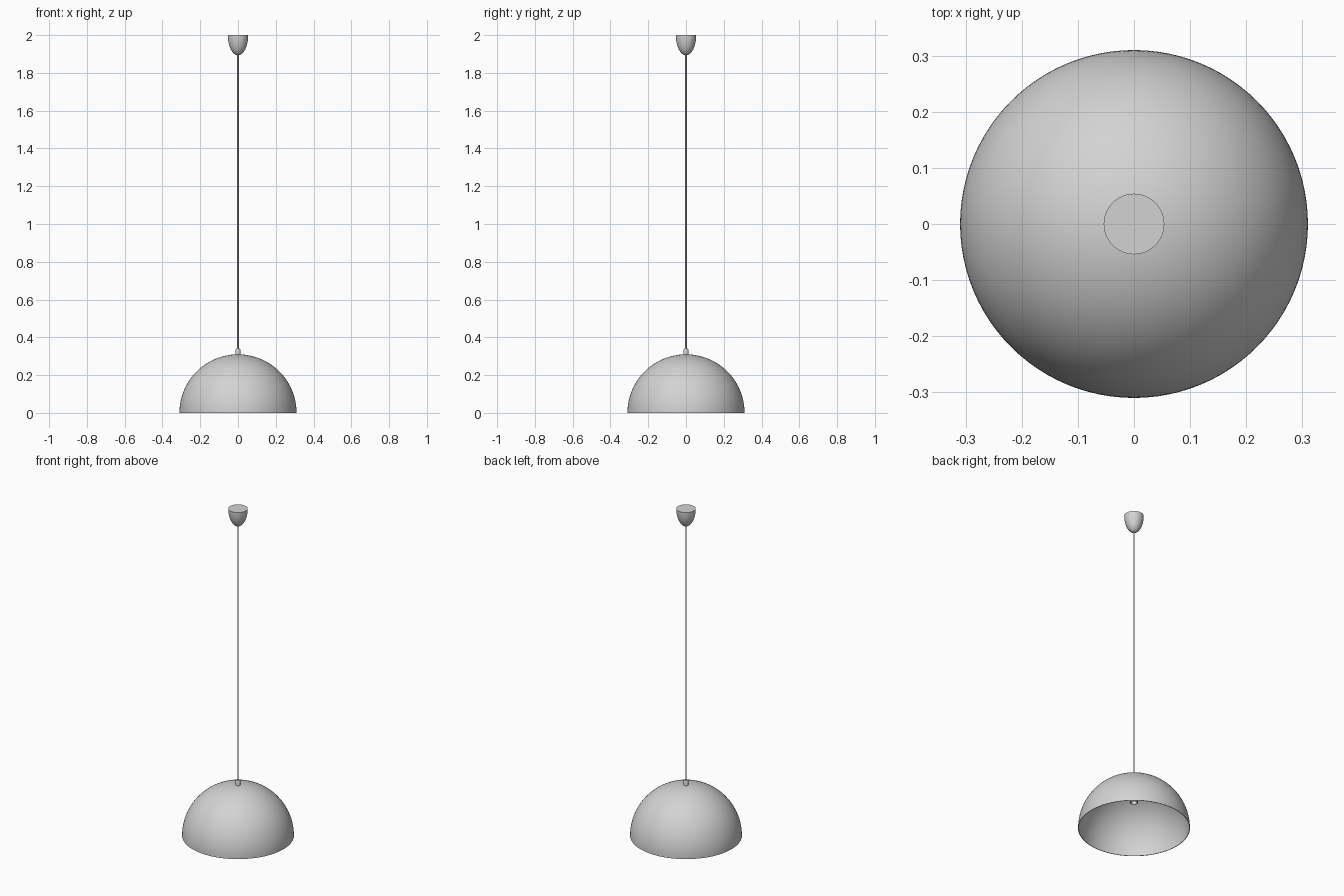
import bpy
import bmesh
import math

cube = bpy.data.objects.get("Cube")
if cube:
    bpy.data.objects.remove(cube, do_unlink=True)

GREY = (0.65, 0.65, 0.65, 1.0)
grey = bpy.data.materials.new("light grey")
grey.use_nodes = True
grey.diffuse_color = GREY
grey.node_tree.nodes["Principled BSDF"].inputs["Base Color"].default_value = GREY


def lathe(name, profile, sides):
    """Spin a list of (radius, height) points around the z axis."""
    bm = bmesh.new()
    verts = [bm.verts.new((r, 0, z)) for r, z in profile]
    edges = [bm.edges.new(pair) for pair in zip(verts, verts[1:])]
    bmesh.ops.spin(bm, geom=verts + edges, cent=(0, 0, 0), axis=(0, 0, 1),
                   angle=math.tau, steps=sides, use_duplicate=False)
    bmesh.ops.remove_doubles(bm, verts=bm.verts, dist=0.00005)
    bmesh.ops.recalc_face_normals(bm, faces=bm.faces)
    mesh = bpy.data.meshes.new(name)
    bm.to_mesh(mesh)
    bm.free()
    mesh.materials.append(grey)
    obj = bpy.data.objects.new(name, mesh)
    bpy.context.collection.objects.link(obj)
    bpy.ops.object.select_all(action='DESELECT')
    obj.select_set(True)
    bpy.context.view_layer.objects.active = obj
    bpy.ops.object.shade_smooth_by_angle(angle=math.radians(35))
    return obj


def arc(radius, steps=32):
    """Quarter circle from the crown down to the rim."""
    return [(radius * math.sin(math.pi / 2 * i / steps),
             radius * math.cos(math.pi / 2 * i / steps)) for i in range(steps + 1)]


# Hemispherical shade: outer skin, thin rim, inner skin
R = 0.31
lathe("shade", arc(R) + arc(R - 0.003)[::-1], 96)

# Ceiling canopy: rounded cup with a flat top
LOW, HIGH, WIDE = 1.893, 2.0, 0.054
cup = []
for i in range(17):
    a = math.pi / 2 * i / 16
    cup.append((WIDE * math.sin(a), HIGH - (HIGH - LOW) * math.cos(a)))
lathe("ceiling_canopy", cup + [(0, HIGH)], 48)

# Hanging cord
lathe("cord", [(0, 0.32), (0.004, 0.32), (0.004, 1.9), (0, 1.9)], 16)

# Cord grip on the crown of the shade
lathe("cord_grip", [(0, 0.305), (0.013, 0.305), (0.013, 0.335),
                    (0.010, 0.34), (0, 0.34)], 24)

# Lamp holder inside the shade, open at its lower end
lathe("lamp_holder", [(0, 0.306), (0.015, 0.306), (0.022, 0.285), (0.022, 0.163),
                      (0.017, 0.163), (0.017, 0.20), (0, 0.20)], 32)
